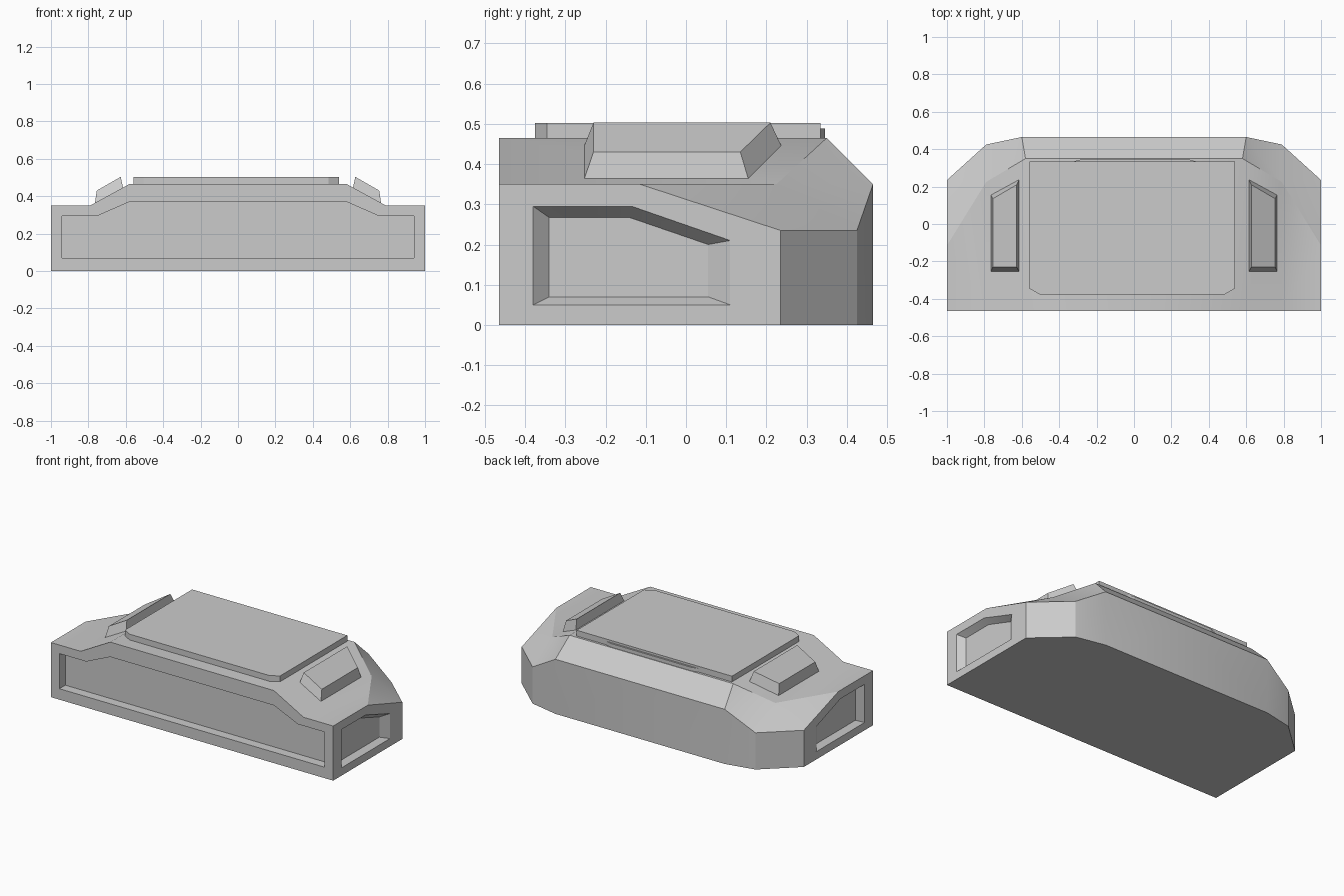
import bpy, bmesh, math

if "Cube" in bpy.data.objects:
    bpy.data.objects.remove(bpy.data.objects["Cube"])


def add_object(name, verts, faces):
    """Make an object from points and faces, with normals pointing outwards."""
    mesh = bpy.data.meshes.new(name)
    mesh.from_pydata(verts, [], faces)
    bm = bmesh.new()
    bm.from_mesh(mesh)
    bmesh.ops.recalc_face_normals(bm, faces=bm.faces)
    bm.to_mesh(mesh)
    bm.free()
    ob = bpy.data.objects.new(name, mesh)
    bpy.context.collection.objects.link(ob)
    return ob


def loft(name, rings):
    """Join rings with equal point counts into a closed solid."""
    n = len(rings[0])
    verts = [p for r in rings for p in r]
    faces = [list(range(n)), list(range(len(verts) - n, len(verts)))]
    for k in range(len(rings) - 1):
        for i in range(n):
            j = (i + 1) % n
            faces.append([k * n + i, k * n + j, (k + 1) * n + j, (k + 1) * n + i])
    return add_object(name, verts, faces)


def apply_all(ob):
    bpy.ops.object.select_all(action='DESELECT')
    ob.select_set(True)
    bpy.context.view_layer.objects.active = ob
    for m in list(ob.modifiers):
        bpy.ops.object.modifier_apply(modifier=m.name)


def mirror(ob):
    ob.modifiers.new("Mirror", 'MIRROR').use_clip = True
    apply_all(ob)


def smooth(ob, degrees=30):
    apply_all(ob)
    bpy.ops.object.shade_smooth_by_angle(angle=math.radians(degrees))


# Body: right half, mirrored across x = 0
P = {
    "roof_f0": (0, -.465, .465), "roof_f": (.58, -.465, .465),
    "roof_b0": (0, .35, .465), "roof_b": (.58, .35, .465),
    "ledge_f": (.79, -.465, .35), "ledge_b": (.79, .225, .35),
    "side_f": (1, -.465, .35), "side_m": (1, -.115, .35), "side_b": (1, .235, .235),
    "corner": (.79, .425, .235), "back": (.6, .465, .35), "back0": (0, .465, .35),
    "g_f0": (0, -.465, 0), "g_f": (1, -.465, 0), "g_s": (1, .235, 0),
    "g_c": (.79, .425, 0), "g_b": (.6, .465, 0), "g_b0": (0, .465, 0),
}
F = ["roof_f0 roof_f roof_b roof_b0", "roof_b0 roof_b back back0",
     "roof_f ledge_f ledge_b roof_b", "ledge_f side_f side_m ledge_b",
     "side_m side_b ledge_b", "side_b corner ledge_b",
     "ledge_b corner back", "ledge_b back roof_b",
     "g_f0 g_f side_f ledge_f roof_f roof_f0",
     "g_f g_s side_b side_m side_f", "g_s g_c corner side_b",
     "g_c g_b back corner", "g_b g_b0 back0 back",
     "g_f0 g_b0 g_b g_c g_s g_f"]
keys = list(P)
body = add_object("body", list(P.values()),
                  [[keys.index(k) for k in f.split()] for f in F])
mirror(body)

# Recess cutters: front panel and tapered side panels
half = [(.94, .07), (.94, .295), (.75, .295), (.58, .37)]
outline = half + [(-x, z) for x, z in reversed(half)]
front_cut = loft("front_cutter", [[(x, y, z) for x, z in outline] for y in (-.6, -.405)])
outer = [(-.38, .05), (-.38, .295), (-.135, .295), (.11, .21), (.11, .05)]
inner = [(-.34, .07), (-.34, .267), (-.14, .267), (.055, .2), (.055, .07)]
side_cut = loft("side_cutter", [[(x, y, z) for y, z in ring]
                for x, ring in ((1.1, outer), (1, outer), (.963, inner))])
mirror(side_cut)
for cutter in (front_cut, side_cut):
    cutter.hide_render = True
    mod = body.modifiers.new("Recess", 'BOOLEAN')
    mod.operation = 'DIFFERENCE'
    mod.solver = 'EXACT'
    mod.object = cutter
smooth(body)
for cutter in (front_cut, side_cut):
    bpy.data.objects.remove(cutter)

# Raised roof plate with clipped front corners
plate = [(-.56, .335), (-.56, -.345), (-.505, -.376),
         (.485, -.376), (.54, -.345), (.54, .335)]
loft("roof_plate", [[(x, y, z) for x, y in plate] for z in (.455, .502)])

# Thin tab behind the plate
tab = [(-.34, .33), (.35, .33), (.29, .346), (-.28, .346)]
loft("rear_tab", [[(x, y, z) for x, y in tab] for z in (.455, .488)])

# Bevelled blocks on the sloping shoulders
base = [(.615, -.253, .445), (.765, -.253, .363), (.765, .155, .363), (.615, .237, .445)]
top = [(.627, -.23, .503), (.755, -.23, .43), (.755, .135, .43), (.627, .21, .503)]
blocks = loft("shoulder_blocks", [base, top])
mirror(blocks)
